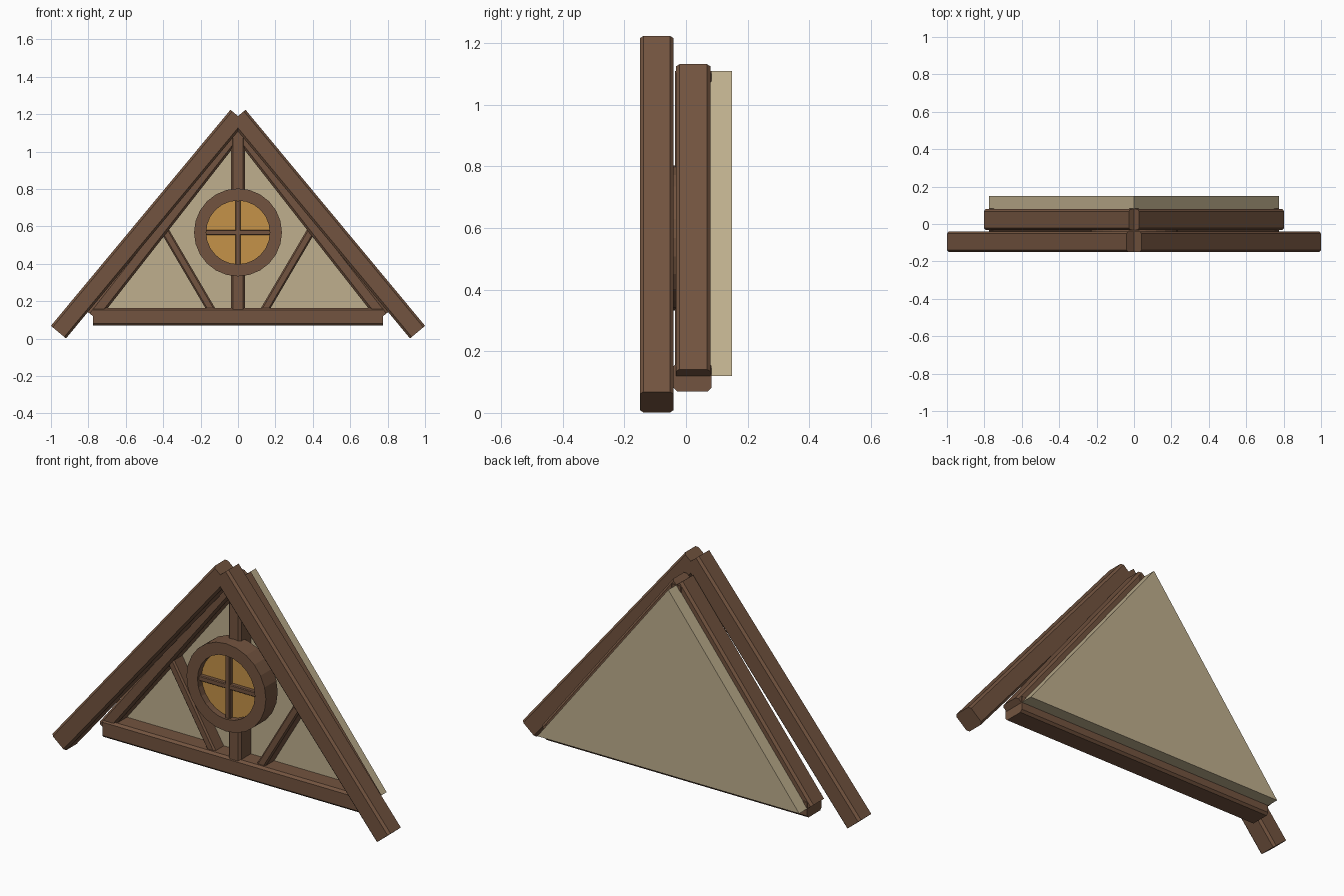
import bpy, bmesh, math
from mathutils import Vector

cube = bpy.data.objects.get("Cube")
if cube:
    bpy.data.objects.remove(cube, do_unlink=True)


def material(name, color):
    mat = bpy.data.materials.new(name)
    mat.use_nodes = True
    mat.diffuse_color = (*color, 1)
    mat.node_tree.nodes["Principled BSDF"].inputs["Base Color"].default_value = (*color, 1)
    return mat


wood = material("brown wood", (0.17, 0.088, 0.05))
plaster = material("beige plaster", (0.52, 0.43, 0.27))
glass = material("amber glass", (0.56, 0.29, 0.065))


def loft(name, loops, mat, closed=False):
    """Bridge successive loops; cap the ends, or join last to first."""
    bm = bmesh.new()
    rows = [[bm.verts.new(p) for p in loop] for loop in loops]
    pairs = list(zip(rows, rows[1:]))
    if closed:
        pairs.append((rows[-1], rows[0]))
    else:
        bm.faces.new(rows[0])
        bm.faces.new(rows[-1])
    n = len(rows[0])
    for r, s in pairs:
        for i in range(n):
            j = (i + 1) % n
            bm.faces.new((r[i], r[j], s[j], s[i]))
    bmesh.ops.recalc_face_normals(bm, faces=bm.faces)
    mesh = bpy.data.meshes.new(name)
    bm.to_mesh(mesh)
    bm.free()
    mesh.materials.append(mat)
    obj = bpy.data.objects.new(name, mesh)
    bpy.context.collection.objects.link(obj)
    return obj


def beam(name, a, b, width, y0, y1, chamfer=0.012):
    """Timber from a to b (x, z) with chamfered long edges."""
    a, b = Vector((a[0], 0, a[1])), Vector((b[0], 0, b[1]))
    side = (b - a).normalized().cross(Vector((0, 1, 0)))
    h, d, mid = width / 2, (y1 - y0) / 2, (y0 + y1) / 2
    c = chamfer
    corner = [(h, d - c), (h - c, d)]
    profile = corner + [(-u, v) for u, v in reversed(corner)]
    profile += [(-u, -v) for u, v in profile]
    loops = [[end + side * u + Vector((0, mid + v, 0)) for u, v in profile] for end in (a, b)]
    return loft(name, loops, wood)


def circle(radius, y, sides=24):
    angles = [math.tau * i / sides for i in range(sides)]
    return [(radius * math.cos(t), y, 0.568 + radius * math.sin(t)) for t in angles]


# Sloping timbers and braces, mirrored left and right
for label, s in (("left", 1), ("right", -1)):
    beam(label + "_barge_board", (0, 1.19), (s * 0.96, 0.035), 0.105, -0.15, -0.04)
    beam(label + "_rafter", (0, 1.11), (s * 0.775, 0.12), 0.07, -0.033, 0.08)
    beam(label + "_brace", (s * 0.12, 0.115), (s * 0.405, 0.6), 0.045, -0.02, 0.07, 0.008)

# Base beam and centre post
beam("base_beam", (-0.775, 0.117), (0.775, 0.117), 0.095, -0.04, 0.083)
beam("centre_post", (0, 0.12), (0, 1.11), 0.075, -0.036, 0.083)

# Plaster gable panel
loft("gable_panel", [[(-0.775, y, 0.12), (0.775, y, 0.12), (0, y, 1.11)] for y in (0.055, 0.15)], plaster)

# Round window: frame, pane and glazing bars
front, back = -0.1, 0.0
loft("window_frame", [circle(0.235, front), circle(0.235, back),
                      circle(0.17, back), circle(0.17, front)], wood, closed=True)
loft("window_pane", [circle(0.172, -0.065), circle(0.172, -0.045)], glass)
beam("vertical_glazing_bar", (0, 0.4), (0, 0.736), 0.028, -0.09, -0.05, 0.004)
beam("horizontal_glazing_bar", (-0.168, 0.568), (0.168, 0.568), 0.028, -0.088, -0.05, 0.004)
